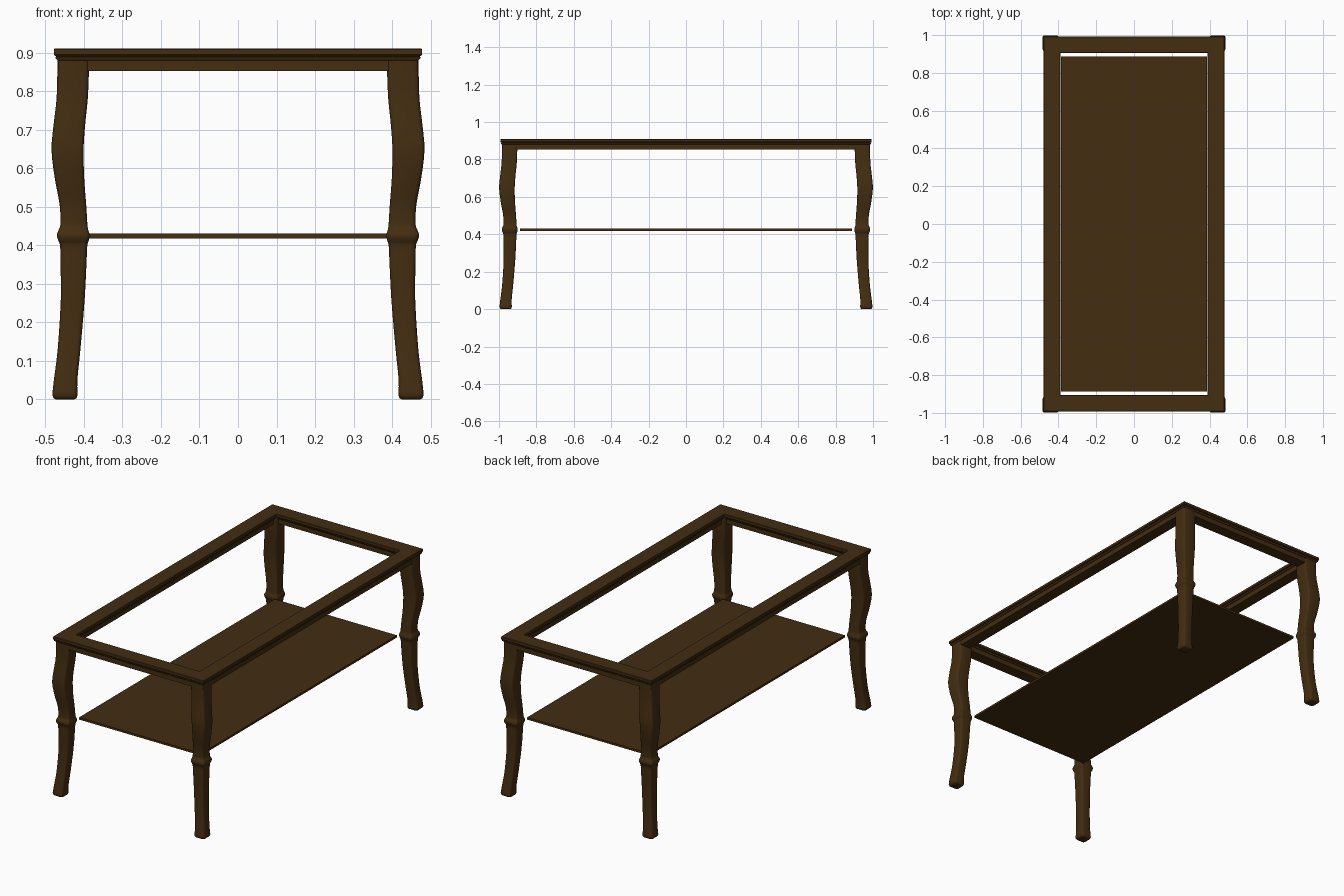
import bpy, bmesh, math

if "Cube" in bpy.data.objects:
    bpy.data.objects.remove(bpy.data.objects["Cube"])

wood = bpy.data.materials.new("dark_brown_wood")
wood.diffuse_color = (0.056, 0.026, 0.0055, 1)
wood.use_nodes = True
wood.node_tree.nodes["Principled BSDF"].inputs["Base Color"].default_value = wood.diffuse_color


def finish(name, bm, angle=35):
    bmesh.ops.recalc_face_normals(bm, faces=bm.faces)
    me = bpy.data.meshes.new(name)
    bm.to_mesh(me)
    bm.free()
    me.materials.append(wood)
    me.polygons.foreach_set("use_smooth", [True] * len(me.polygons))
    me.set_sharp_from_angle(angle=math.radians(angle))
    ob = bpy.data.objects.new(name, me)
    bpy.context.collection.objects.link(ob)
    return ob


def bridge(bm, a, b):
    n = len(a)
    for i in range(n):
        bm.faces.new((a[i], a[(i + 1) % n], b[(i + 1) % n], b[i]))


def catmull(points, steps):
    out = []
    for i in range(len(points) - 1):
        p = [points[max(0, min(len(points) - 1, i + k))] for k in (-1, 0, 1, 2)]
        for s in range(steps):
            t = s / steps
            out.append(tuple(0.5 * (2 * b + (c - a) * t + (2 * a - 5 * b + 4 * c - d) * t * t
                                    + (3 * b - a - 3 * c + d) * t ** 3) for a, b, c, d in zip(*p)))
    return out + [points[-1]]


# Cabriole leg: (height, outer x, inner x); y is the same shifted by OFF
OFF = 0.515
LEG = [(0.012, 0.482, 0.416), (0.05, 0.478, 0.417), (0.13, 0.468, 0.409), (0.26, 0.460, 0.398),
       (0.36, 0.461, 0.393), (0.40, 0.462, 0.391), (0.413, 0.467, 0.387), (0.427, 0.470, 0.385),
       (0.441, 0.465, 0.389), (0.455, 0.461, 0.391), (0.505, 0.463, 0.394), (0.57, 0.475, 0.399),
       (0.645, 0.484, 0.401), (0.71, 0.479, 0.397), (0.78, 0.471, 0.390), (0.85, 0.469, 0.387),
       (0.887, 0.469, 0.387)]
# rounded foot sole below the curve
SOLE = [(0.0, 0.474, 0.424), (0.003, 0.479, 0.419)]


def leg(name, sx, sy):
    bm = bmesh.new()
    rings = []
    for z, o, i in SOLE + catmull(LEG, 3):
        c, h, r = (o + i) / 2, (o - i) / 2, 0.011
        ring = []
        for k in range(4):
            mid = math.pi / 4 + k * math.pi / 2
            ux, uy = math.copysign(1, math.cos(mid)), math.copysign(1, math.sin(mid))
            for j in range(4):
                a = k * math.pi / 2 + j * math.pi / 6
                ring.append(bm.verts.new((sx * (c + ux * (h - r) + r * math.cos(a)),
                                          sy * (c + OFF + uy * (h - r) + r * math.sin(a)), z)))
        rings.append(ring)
    for a, b in zip(rings, rings[1:]):
        bridge(bm, a, b)
    bm.faces.new(rings[0])
    bm.faces.new(rings[-1])
    finish(name, bm, 50)


for fb, sy in (("front", -1), ("back", 1)):
    for lr, sx in (("left", -1), ("right", 1)):
        leg(f"{fb}_{lr}_leg", sx, sy)


# Rectangular ring swept from a closed (x, z) section with mitred corners
def ring_frame(name, section):
    bm = bmesh.new()
    loops = [[bm.verts.new((sx * x, sy * (x + OFF), z)) for x, z in section]
             for sx, sy in ((1, 1), (-1, 1), (-1, -1), (1, -1))]
    for k in range(4):
        bridge(bm, loops[k], loops[(k + 1) % 4])
    return finish(name, bm)


# Open top rim with moulded edges, and the apron beneath it
half = [(0.476, 0.910), (0.478, 0.908), (0.478, 0.895), (0.475, 0.891),
        (0.471, 0.890), (0.474, 0.888), (0.473, 0.884), (0.469, 0.880)]
ring_frame("top_rim", half + [(0.868 - x, z) for x, z in reversed(half)])
ring_frame("apron", [(0.466, 0.882), (0.466, 0.852), (0.402, 0.852), (0.402, 0.882)])

# Lower shelf
bm = bmesh.new()
bmesh.ops.create_cube(bm, size=1)
for v in bm.verts:
    v.co = (v.co.x * 0.774, v.co.y * 1.774, 0.424 + v.co.z * 0.012)
finish("lower_shelf", bm)
